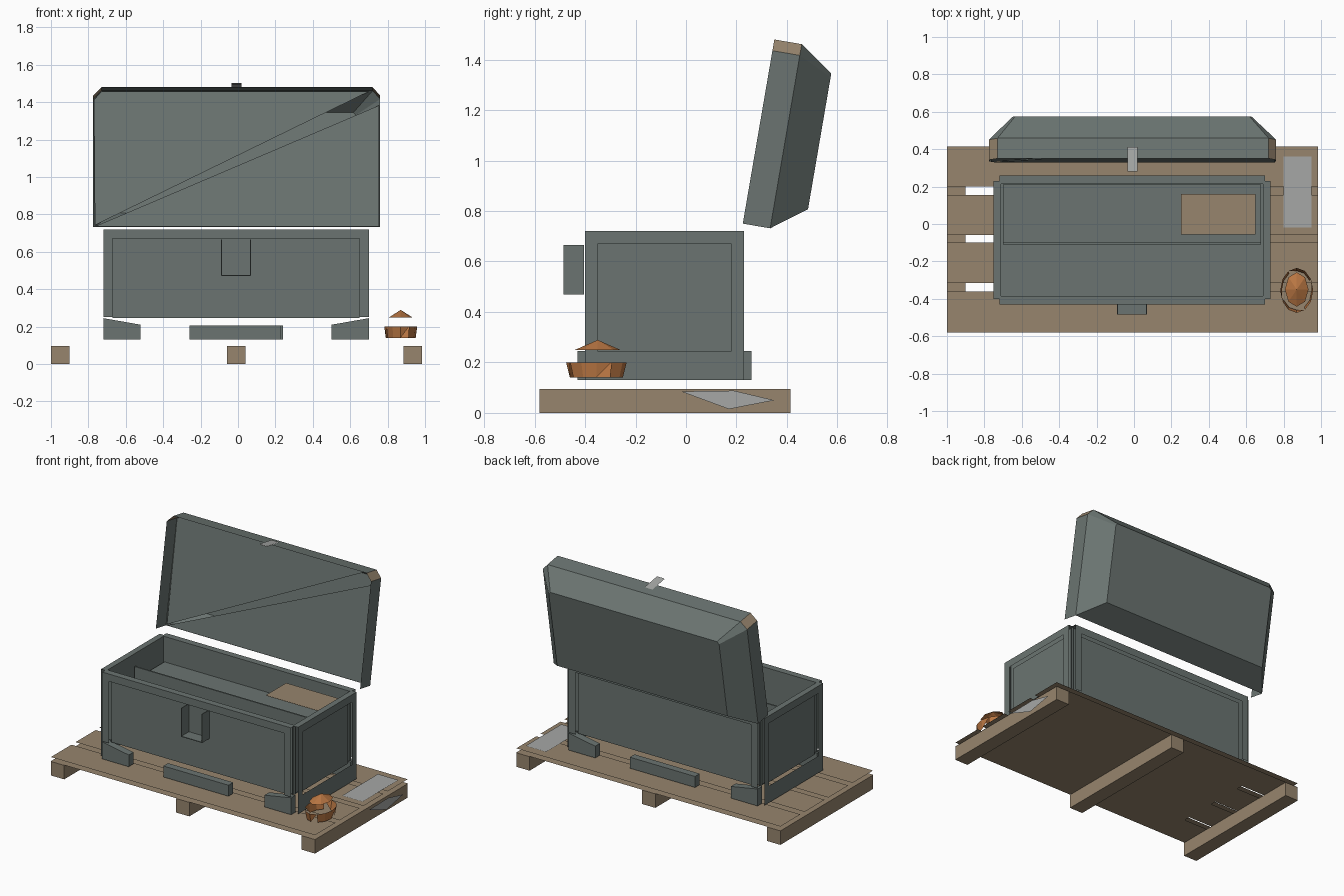
import bpy, bmesh, math
from mathutils import Matrix

cube = bpy.data.objects.get("Cube")
if cube:
    bpy.data.objects.remove(cube, do_unlink=True)


def material(name, rgb):
    m = bpy.data.materials.new(name)
    m.use_nodes = True
    m.diffuse_color = (*rgb, 1)
    m.node_tree.nodes["Principled BSDF"].inputs["Base Color"].default_value = (*rgb, 1)
    return m


GREY = material("grey green paint", (0.145, 0.175, 0.165))
WOOD = material("pale wood", (0.31, 0.235, 0.155))
METAL = material("light metal", (0.38, 0.39, 0.38))
ORANGE = material("orange brown", (0.48, 0.18, 0.055))


def part(name, mats, polys, tags=None):
    """One flat-shaded object from a list of polygons."""
    bm = bmesh.new()
    for i, poly in enumerate(polys):
        f = bm.faces.new([bm.verts.new(p) for p in poly])
        f.material_index = tags[i] if tags else 0
    bmesh.ops.remove_doubles(bm, verts=bm.verts, dist=0.0001)
    me = bpy.data.meshes.new(name)
    bm.to_mesh(me)
    bm.free()
    for m in mats:
        me.materials.append(m)
    ob = bpy.data.objects.new(name, me)
    bpy.context.collection.objects.link(ob)
    return ob


def sheet(x0, x1, y0, y1, z, up=True):
    pts = [(x0, y0, z), (x1, y0, z), (x1, y1, z), (x0, y1, z)]
    return pts if up else pts[::-1]


def prism(profile, at, d0, d1):
    """Extrude an (a, z) profile between depths d0 and d1 (d1 is outside)."""
    n = len(profile)
    front = [at(a, d1, z) for a, z in profile]
    back = [at(a, d0, z) for a, z in profile]
    sides = [[front[i], back[i], back[(i + 1) % n], front[(i + 1) % n]] for i in range(n)]
    return [front, back[::-1]] + sides


def rect(a0, a1, z0, z1):
    return [(a0, z0), (a1, z0), (a1, z1), (a0, z1)]


# Pallet: bearers, then planks as an upper and a lower skin
for name, x in (("left_bearer", 0.885), ("middle_bearer", -0.06), ("right_bearer", -1.0)):
    part(name, [WOOD], prism(rect(x, x + 0.1, 0, 0.095), lambda a, d, z: (a, -d, z), -0.415, 0.58))

planks = [(-0.58, -0.36), (-0.315, -0.10), (-0.06, 0.155), (0.20, 0.415)]
for i, (y0, y1) in enumerate(planks):
    part(f"plank_{i + 1}", [WOOD], [sheet(-1, 0.985, y0, y1, 0.125),
                                    sheet(-1, 0.985, y0, y1, 0.097, False)])
    if i < 3:
        y2 = planks[i + 1][0]
        part(f"gap_board_{i + 1}", [WOOD], [sheet(-0.72, 0.885, y1, y2, 0.1),
                                            sheet(-0.72, 0.885, y1, y2, 0.096, False)])

# Chest walls: framed panel on each of the four sides
CX, CY, TOP, BASE = -0.01, -0.085, 0.72, 0.13


def side(k):
    c, s = [(0, -1), (1, 0), (0, 1), (-1, 0)][k]
    return lambda a, d, z: (CX + c * d - s * a, CY + s * d + c * a, z)


def wall(at, a0, a1, z0, z1, d):
    return [at(a, d, z) for a, z in rect(a0, a1, z0, z1)]


for k, name in enumerate(("front", "left", "back", "right")):
    at, end = side(k), k % 2
    half, out, low = (0.315, 0.74, BASE) if end else (0.71, 0.345, 0.25)
    inn = half - 0.05
    frame = [wall(at, -half, -inn, low, TOP, out), wall(at, inn, half, low, TOP, out),
             wall(at, -inn, inn, 0.67, TOP, out)]
    if end:
        frame.append(wall(at, -inn, inn, low, 0.245, out))
    part(name + "_frame", [GREY], frame)
    part(name + "_panel", [GREY], [wall(at, -inn, inn, 0.245, 0.67, out - 0.03)])
    # top rim and inside lining
    deep = 0.70 if end else 0.30
    lining = wall(at, -half, half, 0.25, TOP, deep)[::-1]
    rim = [at(-half, out, TOP), at(half, out, TOP), at(half, deep, TOP), at(-half, deep, TOP)]
    part(name + "_rim", [GREY], [rim, lining])
    # skirt feet along the long sides
    if not end:
        mid = rect(-0.25, 0.24, BASE, 0.205)
        corner = [(-0.71, BASE), (-0.51, BASE), (-0.51, 0.21), (-0.71, 0.245)]
        other = [(-a, z) for a, z in corner[::-1]]
        feet = [f for p in (corner, mid, other) for f in prism(p, at, 0.295, 0.345)]
        part(name + "_feet", [GREY], feet)

part("chest_floor", [GREY], [sheet(-0.71, 0.69, -0.385, 0.215, 0.25),
                             sheet(-0.71, 0.69, -0.385, 0.215, 0.245, False)])

# Open U-shaped latch housing on the front
at = side(0)
L, R, B, T, D0, D1 = -0.08, 0.08, 0.47, 0.665, 0.32, 0.40
housing = []
for prof in (rect(L, L + 0.005, B, T), rect(R - 0.005, R, B, T), rect(L, R, B, B + 0.005)):
    housing += prism(prof, at, D0, D1)
part("latch_housing", [GREY], housing)

# Tray with a wooden box lid in it
tray = [sheet(-0.70, 0.68, -0.11, 0.21, 0.55)]
tray += prism(rect(-0.70, 0.68, 0.5, 0.64), lambda a, d, z: (a, -d, z), 0.10, 0.11)
part("tray", [GREY], tray)
part("tray_board", [WOOD], [sheet(0.25, 0.65, -0.055, 0.16, 0.68),
                            sheet(0.25, 0.65, -0.055, 0.16, 0.675, False)])

# Lid: u runs along the lid depth, v through its thickness, leaning back
def lean(x, u, v):
    return (x, 0.225 + 0.169 * u + 0.986 * v, 0.75 + 0.986 * u - 0.169 * v)


edge = [(-0.775, 0), (0.76, 0), (0.76, 0.695), (0.72, 0.74), (-0.73, 0.74), (-0.775, 0.695)]
crown = [(-0.65, 0.1), (0.63, 0.1), (0.63, 0.63), (0.617, 0.645), (-0.635, 0.645), (-0.65, 0.63)]
rings = [[lean(x, u, v) for x, u in o] for o, v in ((edge, 0), (edge, 0.11), (crown, 0.245))]
polys, tags = [rings[2][::-1]], [0]
for r in range(2):
    for i in range(6):
        if r == 0 and i == 0:
            continue
        j = (i + 1) % 6
        polys.append([rings[r][i], rings[r][j], rings[r + 1][j], rings[r + 1][i]])
        tags.append(1 if r == 0 and i in (2, 4) else 0)
lid = part("lid_shell", [GREY, WOOD], polys, tags)

# Lid lining, split along the diagonal
upper = [(-0.765, 0.01), (0.70, 0.735), (-0.73, 0.735), (-0.77, 0.69)]
lower = [(-0.765, 0.003), (0.755, 0.003), (0.755, 0.66)]
part("lid_lining", [GREY], [[lean(x, u, 0.105) for x, u in o] for o in (upper, lower)])
part("lid_hasp", [METAL], [[lean(x, u, v) for x, v in ((-0.035, -0.07), (0.02, -0.07),
                                                      (0.02, 0.06), (-0.035, 0.06))]
                           for u in (0.745, 0.75)])

# Loose metal plates
part("loose_plate", [METAL], [sheet(0.80, 0.95, -0.02, 0.36, 0.132),
                              sheet(0.80, 0.95, -0.02, 0.36, 0.129, False)])
part("edge_plate", [METAL], [[(0.997, y, z) for y, z in
                              ((-0.02, 0.085), (0.17, 0.015), (0.35, 0.05), (0.19, 0.088))]])

# Cap lying on the pallet: toothed band and a shallow crown
N, HX, HY = 12, 0.87, -0.355


def oval(i, rx, ry, z):
    t = math.tau * i / N
    return (HX + rx * math.cos(t), HY + ry * math.sin(t), z)


band = []
for i in range(N):
    a, b = oval(i, 0.088, 0.12, 0.2), oval(i + 1, 0.088, 0.12, 0.2)
    low_a, low_b = oval(i, 0.08, 0.105, 0.14), oval(i + 1, 0.08, 0.105, 0.14)
    band.append([low_a, low_b, b, a] if i % 3 else [low_a, b, a])
part("cap_band", [ORANGE], band)

bm = bmesh.new()
bmesh.ops.create_cone(bm, cap_ends=False, segments=8, radius1=1, radius2=0, depth=1)
bm.transform(Matrix.Translation((HX, HY + 0.005, 0.269)) @ Matrix.Diagonal((0.063, 0.092, 0.04, 1)))
mesh = bpy.data.meshes.new("cap_crown")
bm.to_mesh(mesh)
bm.free()
mesh.materials.append(ORANGE)
bpy.context.collection.objects.link(bpy.data.objects.new("cap_crown", mesh))
